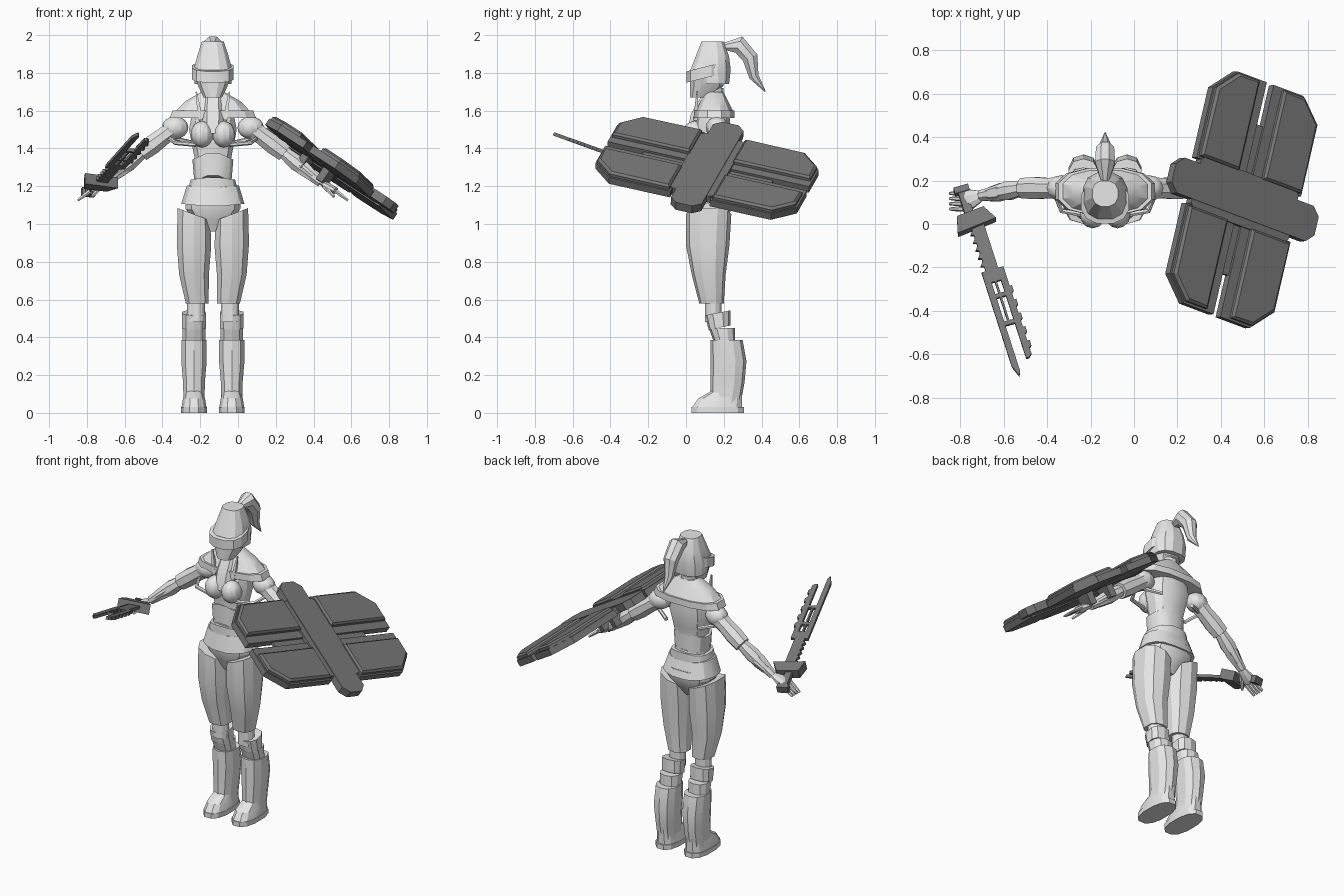
import bpy, bmesh, math
from mathutils import Vector, Matrix

cube = bpy.data.objects.get("Cube")
if cube:
    bpy.data.objects.remove(cube, do_unlink=True)

BODY = Vector((-.133, 0, 0))      # the figure stands left of the centre


def material(name, value):
    mat = bpy.data.materials.new(name)
    mat.use_nodes = True
    colour = (value, value, value, 1)
    mat.diffuse_color = colour
    mat.node_tree.nodes["Principled BSDF"].inputs["Base Color"].default_value = colour
    return mat


LIGHT = material("light grey", .8)
DARK = material("dark grey", .19)


def finish(name, bm, mat, location=BODY):
    bmesh.ops.recalc_face_normals(bm, faces=bm.faces)
    mesh = bpy.data.meshes.new(name)
    bm.to_mesh(mesh)
    bm.free()
    ob = bpy.data.objects.new(name, mesh)
    ob.location = location
    mesh.materials.append(mat)
    bpy.context.collection.objects.link(ob)
    bpy.ops.object.select_all(action='DESELECT')
    ob.select_set(True)
    bpy.context.view_layer.objects.active = ob
    bpy.ops.object.shade_smooth_by_angle(angle=math.radians(25))


def at(values, t):
    """Value at fraction t along an evenly spaced profile; a plain number is constant."""
    if not isinstance(values, (tuple, list)):
        return values
    place = t * (len(values) - 1)
    i = min(int(place), len(values) - 2)
    return values[i] + (values[i + 1] - values[i]) * (place - i)


def fractions(*profiles):
    count = max(len(p) for p in profiles if isinstance(p, (tuple, list)))
    return [i / (count - 1) for i in range(count)]


def circle(sides):
    return [math.tau * (i + .5) / sides for i in range(sides)]


def skin(name, rings):
    """Join rings of points into a closed solid."""
    bm = bmesh.new()
    loops = [[bm.verts.new(p) for p in ring] for ring in rings]
    for low, high in zip(loops, loops[1:]):
        for i in range(len(low)):
            bm.faces.new((low[i - 1], low[i], high[i], high[i - 1]))
    bm.faces.new(loops[0])
    bm.faces.new(loops[-1])
    finish(name, bm, LIGHT)


def solid(name, z, width, front, back, x=0, s=1, sides=12, box=.8, tilt=None):
    """Rounded box section swept upwards; every profile runs from bottom to top."""
    rings = []
    for t in fractions(z, width, front, back):
        near, far = at(front, t), at(back, t)
        ring = []
        for angle in circle(sides):
            c, d = (math.copysign(abs(f) ** box, f) for f in (math.cos(angle), math.sin(angle)))
            v = Vector((at(x, t) + at(width, t) * c, (near + far) / 2 + (far - near) / 2 * d, at(z, t)))
            if tilt:
                v.z += tilt(v)
            v.x *= s
            ring.append(v)
        rings.append(ring)
    skin(name, rings)


def limb(name, path, radius, s=1, sides=8, across=(0, 1, 0), squash=1):
    """Round section swept along a path of vectors."""
    rings = []
    for t in fractions(path, radius):
        along = at(path, min(t + .1, 1)) - at(path, max(t - .1, 0))
        u = along.cross(Vector(across)).normalized()
        w = along.cross(u).normalized()
        ring = [at(path, t) + at(radius, t) * (u * math.cos(a) * squash + w * math.sin(a)) for a in circle(sides)]
        rings.append([(v.x * s, v.y, v.z) for v in ring])
    skin(name, rings)


def ball(name, centre, size, s):
    bm = bmesh.new()
    bmesh.ops.create_uvsphere(bm, u_segments=12, v_segments=8, radius=1)
    bm.transform(Matrix.Translation(centre) @ Matrix.Diagonal(size).to_4x4())
    bm.transform(Matrix.Diagonal((s, 1, 1, 1)))
    finish(name, bm, LIGHT)


def plate(name, outline, low, high, frame, rim=0):
    """Extrude an outline inside a frame; a rim gives it a raised, bevelled middle."""
    bm = bmesh.new()
    face = bm.faces.new([bm.verts.new((a, b, low)) for a, b in outline])
    geom = bmesh.ops.extrude_face_region(bm, geom=[face])["geom"]
    moved = [g for g in geom if isinstance(g, bmesh.types.BMVert)]
    bmesh.ops.translate(bm, vec=(0, 0, high - low), verts=moved)
    bmesh.ops.recalc_face_normals(bm, faces=bm.faces)
    if rim:
        top = max(bm.faces, key=lambda f: f.calc_center_median().z)
        bmesh.ops.inset_region(bm, faces=[top], thickness=rim, depth=rim * .7)
    bm.transform(frame)
    finish(name, bm, DARK, (0, 0, 0))


def rect(a0, a1, b0, b1, cut=0):
    """Rectangle whose far corner can be cut off."""
    corner = [(a1, b1 - cut), (a1 - cut, b1)] if cut else [(a1, b1)]
    return [(a0, b0), (a1, b0)] + corner + [(a0, b1)]


def frame_of(x, y, origin):
    """Square frame from two rough axes."""
    x, y = Vector(x).normalized(), Vector(y)
    y = (y - x * x.dot(y)).normalized()
    return Matrix.Translation(origin) @ Matrix((x, y, x.cross(y))).transposed().to_4x4()


# Head
solid("neck", z=(1.56, 1.72), width=.05, front=.1, back=.2, box=1)
solid("face", z=(1.67, 1.79), width=(.05, .08, .1), front=.02, back=(.13, .2, .2))
solid("helmet", z=(1.74, 1.965), width=(.1, .105, .085, .06), front=(.06, .02, .05, .08), back=(.23, .24, .23, .2))
solid("visor", z=(1.76, 1.82), width=.113, front=0, back=.2, tilt=lambda v: (v.y - .05) / 4)
tail = [Vector((0, y, z)) for y, z in ((.2, 1.94), (.28, 1.95), (.34, 1.88), (.36, 1.78), (.42, 1.7))]
limb("ponytail", tail, (.02, .05, .045, .028, .003), across=(1, 0, 0))

# Torso and hips
solid("torso", z=(1.2, 1.6), width=(.11, .09, .11, .13, .11), front=(.03, .05, .04, .03, .06),
      back=(.22, .2, .22, .24, .23))
solid("rib_plate", z=(1.24, 1.36), width=(.1, .11), front=.03, back=.21, sides=16,
      tilt=lambda v: .03 - abs(v.x) * .45)
solid("mantle_rim", z=(1.56, 1.6), width=(.235, .22), front=.04, back=.26)
solid("mantle", z=(1.6, 1.7), width=(.2, .15, .06), front=(.05, .1), back=(.25, .2))
solid("chest_plate", z=(1.48, 1.68), width=(.06, .07, .06), front=(0, .02, .08), back=.18, sides=8)
solid("waist_belt", z=(1.17, 1.25), width=(.14, .12), front=.02, back=.23, sides=16,
      tilt=lambda v: -abs(v.x) / 8)
solid("hip_skirt", z=(1.09, 1.19), width=(.17, .14), front=(0, .02), back=(.26, .23), sides=16,
      tilt=lambda v: abs(v.x) / 10)
solid("pelvis", z=(.96, 1.14), width=(.03, .1, .15, .15), front=(.06, .02, .01), back=(.18, .24, .25))

# Arm joints
shoulder = Vector((.2, .165, 1.51))
elbow = Vector((.38, .165, 1.375))
wrist = Vector((.57, .13, 1.22))
knuckles = Vector((.65, .105, 1.175))
hoop = [Vector(p) for p in ((.09, .04, 1.42), (.2, .06, 1.43), (.24, .15, 1.46), (.11, .23, 1.43))]
collar = [Vector((.065, .05, 1.55)), Vector((.088, .06, 1.7))]

for s, side in ((1, "left_"), (-1, "right_")):
    # Chest, collar and side hoop
    ball(side + "breast", (.057, .045, 1.475), (.06, .065, .07), s)
    limb(side + "collar_tip", collar, (.015, .012, .005), s, sides=4)
    limb(side + "side_hoop", hoop, .012, s, sides=6, across=(0, 0, 1))

    # Arm and hand
    ball(side + "shoulder", shoulder, (.07, .06, .06), s)
    limb(side + "upper_arm", [shoulder, elbow], (.055, .05, .055, .05), s)
    limb(side + "forearm", [elbow, wrist], (.036, .046, .035, .027), s)
    limb(side + "bracer", [elbow.lerp(wrist, .3), elbow.lerp(wrist, .8)], (.038, .042, .033), s, sides=6)
    limb(side + "palm", [wrist, knuckles], (.025, .045, .04), s, squash=.5)
    for i in range(4):
        base = knuckles + Vector((0, (i - 1.5) * .024, 0))
        tip = base + Vector((.065, 0, -.05))
        limb(side + "finger", [base, tip], (.012, .011, .007), s, sides=6)
    thumb = [wrist + Vector((.02, -.03, -.02)), knuckles + Vector((-.01, -.055, -.03))]
    limb(side + "thumb", thumb, (.014, .008), s, sides=6)

    # Leg: armoured thigh, knee, shin guard and boot
    solid(side + "thigh", z=(.58, 1.04), x=(.083, .1, .1, .1), width=(.063, .082, .095, .09),
          front=(.07, .03, 0, 0), back=(.2, .21, .23, .24), s=s, sides=10,
          tilt=lambda v: max(0, v.z - .85) * (v.x - .07) * 2)
    solid(side + "knee", z=(.48, .6), x=.09, width=.05, front=.1, back=.19, s=s, box=1)
    solid(side + "lower_shin_guard", z=(.37, .45), x=.1, width=.063, front=(.15, .12), back=.26, s=s, sides=10)
    solid(side + "upper_shin_guard", z=(.45, .53), x=.1, width=.066, front=(.12, .1), back=.235, s=s, sides=10,
          tilt=lambda v: (v.y - .17) / 5)
    solid(side + "boot_shaft", z=(.05, .385), x=.1, width=(.058, .06, .07, .07), front=.13,
          back=(.29, .31, .32, .3), s=s, sides=10)
    solid(side + "boot_foot", z=(.03, .12), x=.1, width=(.068, .06, .05), front=(.03, .06, .14), back=.3, s=s)
    solid(side + "boot_sole", z=(0, .03), x=.1, width=.07, front=.025, back=.31, s=s)

# Shield: four matching quarters around a spine, with grips for the arm
shield = frame_of((.8, -.3, -.52), (.253, .937, -.234), (.5, .112, 1.3))
for sa in (1, -1):
    for sb in (1, -1):
        def quarter(name, low, high, *corners, cut=0, rim=0):
            outline = [(sa * a, sb * b) for a, b in rect(*corners, cut=cut)]
            plate("shield_" + name, outline, low, high, shield, rim)

        quarter("spine", -.025, .022, 0, .41, 0, .085, cut=.04)
        quarter("hub", -.025, .018, 0, .28, 0, .125, cut=.02)
        quarter("channel", -.025, -.005, 0, .03, .1, .36)
        quarter("panel", -.032, .008, .02, .3, .11, .56, cut=.11)
        quarter("raised_panel", .008, .024, .07, .29, .12, .55, cut=.1, rim=.015)
for a in (-.17, -.03):
    plate("shield_grip", rect(a, a + .04, -.04, .08), -.1, -.02, shield)

# Sword: split blade with bridges and teeth, guard and handle
sword = frame_of((.915, .265, -.085), (.29, -.9, .325), (-.735, .04, 1.21))


def blade(name, outline, half=.009):
    plate(name, outline, -half, half, sword)


blade("blade_base", rect(-.03, .03, .03, .3))
blade("blade_shoulder", rect(-.05, .055, .28, .34))
blade("long_rail", [(-.05, .33), (-.02, .33), (-.02, .79), (-.03, .815), (-.05, .76)])
blade("short_rail", rect(.025, .055, .33, .74, cut=.015))
blade("middle_rail", rect(-.005, .005, .33, .55))
for b in (.4, .54):
    blade("blade_bridge", rect(-.03, .03, b, b + .02))
for i in range(5):
    b = .07 + i * .04
    blade("base_tooth", [(-.03, b), (-.03, b + .025), (-.045, b + .02)])
    b = .38 + i * .07
    blade("rail_tooth", rect(.05, .066, b, b + .035, cut=.01))
blade("guard", [(-.1, .07), (-.08, -.01), (.05, -.02), (.09, .05), (0, .06)], half=.03)
blade("handle", rect(-.04, 0, -.13, 0), half=.017)
blade("pommel", rect(-.055, .015, -.15, -.12), half=.022)
